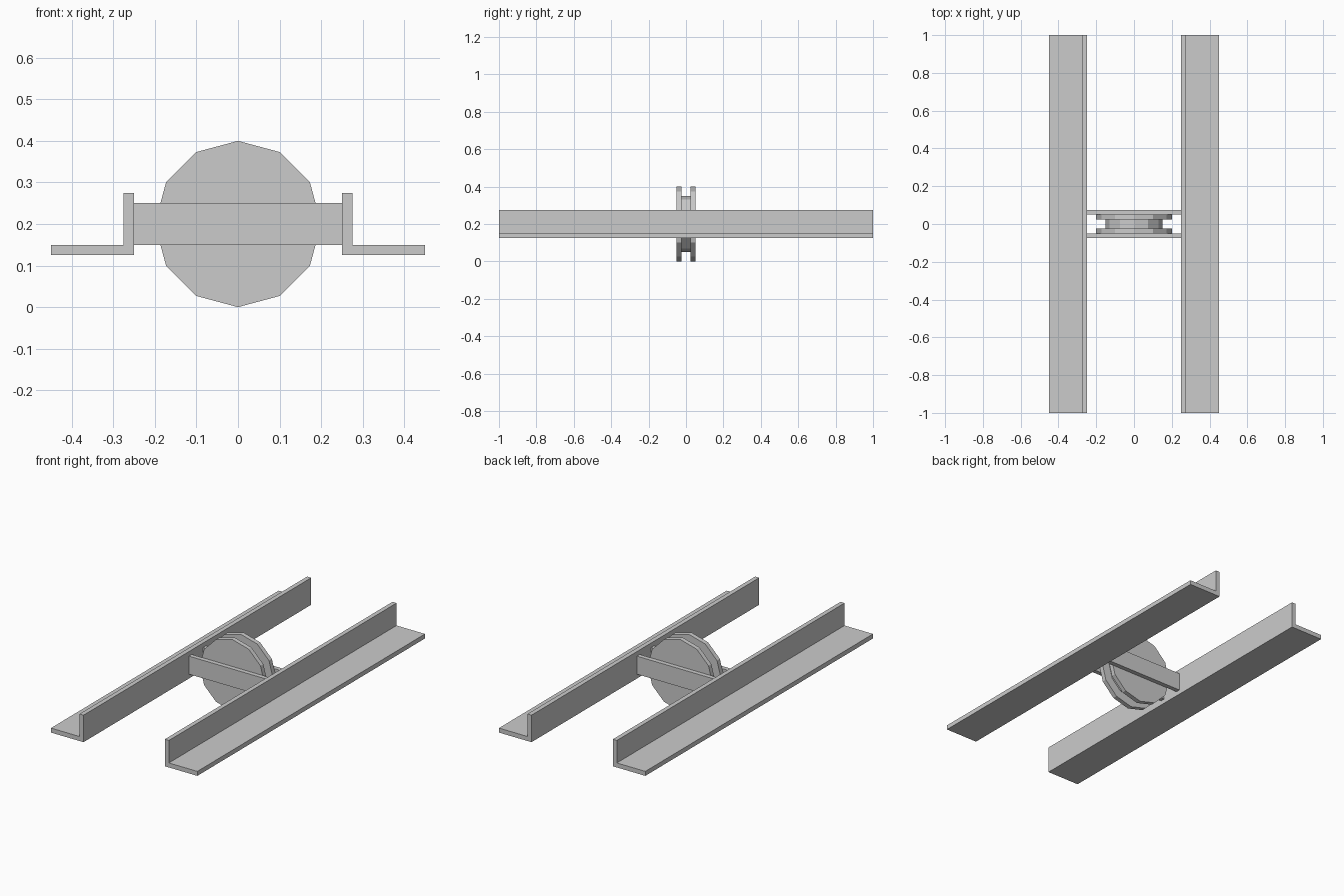
import bpy
import bmesh
from math import pi, sin, cos

if "Cube" in bpy.data.objects:
    bpy.data.objects.remove(bpy.data.objects["Cube"])


def make_object(name, bm):
    bmesh.ops.recalc_face_normals(bm, faces=bm.faces)
    mesh = bpy.data.meshes.new(name)
    bm.to_mesh(mesh)
    bm.free()
    obj = bpy.data.objects.new(name, mesh)
    bpy.context.collection.objects.link(obj)
    return obj


def extrude_profile(name, points, y0, y1):
    """Extrude an (x, z) outline along y."""
    bm = bmesh.new()
    face = bm.faces.new([bm.verts.new((x, y0, z)) for x, z in points])
    new = bmesh.ops.extrude_face_region(bm, geom=[face])["geom"]
    verts = [v for v in new if isinstance(v, bmesh.types.BMVert)]
    bmesh.ops.translate(bm, verts=verts, vec=(0, y1 - y0, 0))
    return make_object(name, bm)


def mirror(obj, axis):
    mod = obj.modifiers.new("Mirror", "MIRROR")
    mod.use_axis = [i == axis for i in range(3)]
    mod.use_mirror_merge = False


# Angle-iron rails, mirrored left and right
rail = extrude_profile("rail", [(0.25, 0.125), (0.45, 0.125), (0.45, 0.15),
                                (0.275, 0.15), (0.275, 0.275), (0.25, 0.275)], -1, 1)
mirror(rail, 0)

# Cross bars in front of and behind the wheel
bar = extrude_profile("cross_bar", [(-0.25, 0.15), (0.25, 0.15),
                                    (0.25, 0.25), (-0.25, 0.25)], -0.075, -0.05)
mirror(bar, 1)

# Grooved wheel: twelve-sided rings of (y, radius) joined along the axle
SIDES = 12
profile = [(-0.05, 0.2), (-0.025, 0.2), (-0.025, 0.15),
           (0.025, 0.15), (0.025, 0.2), (0.05, 0.2)]
bm = bmesh.new()
rings = []
for y, r in profile:
    rings.append([bm.verts.new((r * sin(2 * pi * i / SIDES), y, 0.2 + r * cos(2 * pi * i / SIDES)))
                  for i in range(SIDES)])
for a, b in zip(rings, rings[1:]):
    for i in range(SIDES):
        j = (i + 1) % SIDES
        bm.faces.new((a[i], a[j], b[j], b[i]))
bm.faces.new(rings[0])
bm.faces.new(rings[-1])
make_object("grooved_wheel", bm)
